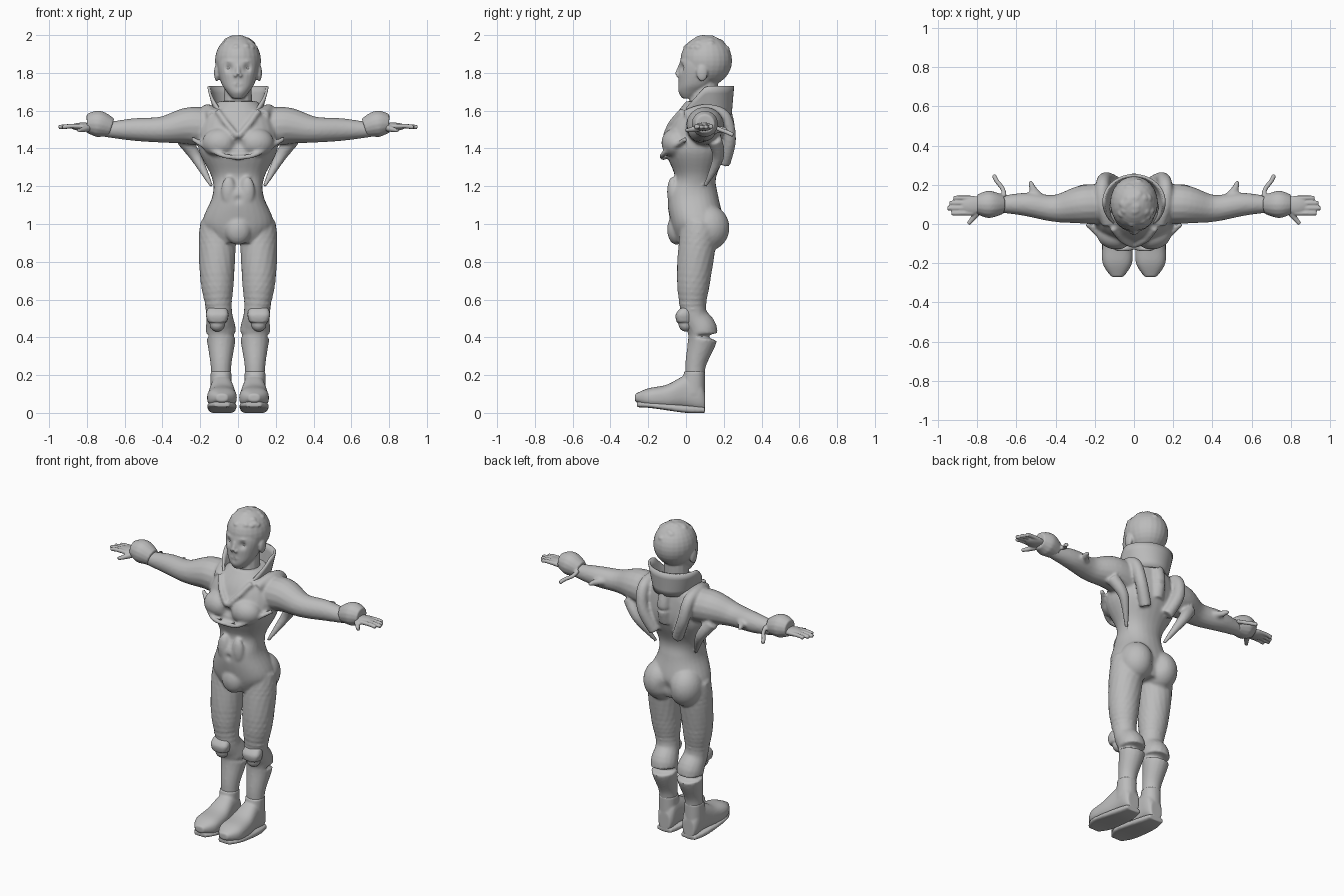
import bpy, bmesh, math, random
from mathutils import Vector, Matrix

random.seed(4)
if "Cube" in bpy.data.objects:
    bpy.data.objects.remove(bpy.data.objects["Cube"], do_unlink=True)

grey = bpy.data.materials.new("plain grey")
grey.use_nodes = True
grey.diffuse_color = (.5, .5, .5, 1)
grey.node_tree.nodes["Principled BSDF"].inputs["Base Color"].default_value = grey.diffuse_color


def spline(rows, steps=6):
    """Smooth interpolation through rows of numbers."""
    rows = [Vector(row) for row in rows]
    padded = [rows[0]] + rows + [rows[-1]]
    result = []
    for before, start, end, after in zip(padded, padded[1:], padded[2:], padded[3:]):
        leave, arrive = (end - before) / 2, (after - start) / 2
        for step in range(steps):
            t = step / steps
            ease = t * t * (3 - 2 * t)
            result.append(start.lerp(end, ease) + leave * t * (1 - t) ** 2 - arrive * t * t * (1 - t))
    return result + [rows[-1]]


def circle(count):
    return [(math.cos(math.tau * i / count), math.sin(math.tau * i / count)) for i in range(count)]


def skin(bm, rings):
    """Join rings of points into a closed shell."""
    rings = [[bm.verts.new(point) for point in ring] for ring in rings]
    faces = [bm.faces.new(rings[0]), bm.faces.new(rings[-1])]
    for lower, upper in zip(rings, rings[1:]):
        for i in range(len(lower)):
            faces.append(bm.faces.new((lower[i - 1], lower[i], upper[i], upper[i - 1])))
    bmesh.ops.recalc_face_normals(bm, faces=faces)


def loft(bm, axis, rows, centre=0, power=2.2):
    """Rows hold the station, the half width in x and the two limits on the remaining axis."""
    rings = []
    for station, width, low, high in spline(rows):
        ring = []
        for c, s in circle(28):
            x = centre + width * math.copysign(abs(c) ** (2 / power), c)
            other = (low + high) / 2 + (high - low) / 2 * math.copysign(abs(s) ** (2 / power), s)
            ring.append((x, other, station) if axis == "z" else (x, station, other))
        rings.append(ring)
    skin(bm, rings)


def limb(bm, rows, side=1):
    """Rows hold x, y, z and radius along a round path."""
    path = spline(rows)
    rings = []
    for i, point in enumerate(path):
        ahead, behind = path[min(i + 1, len(path) - 1)], path[max(i - 1, 0)]
        turn = (ahead - behind).to_3d().to_track_quat("Z", "Y")
        ring = [point.to_3d() + turn @ Vector((c, s, 0)) * point.w for c, s in circle(16)]
        rings.append([(spot.x * side, spot.y, spot.z) for spot in ring])
    skin(bm, rings)


def band(bm, points, radius, side=1):
    limb(bm, [(*point, radius) for point in points], side)


def ball(bm, place, size, side=1):
    place = Vector((place[0] * side, place[1], place[2]))
    bmesh.ops.create_uvsphere(bm, u_segments=24, v_segments=16, radius=1,
                              matrix=Matrix.Translation(place) @ Matrix.Diagonal((*size, 1)))


def finish(name, bm, voxel=0, dents=()):
    """Fuse the shells, soften them and press in dents (centre, radius, depth along y)."""
    mesh = bpy.data.meshes.new(name)
    bm.to_mesh(mesh)
    bm.free()
    part = bpy.data.objects.new(name, mesh)
    bpy.context.collection.objects.link(part)
    if voxel:
        fuse = part.modifiers.new("fuse", "REMESH")
        fuse.mode, fuse.voxel_size = "VOXEL", voxel
        soften = part.modifiers.new("soften", "SMOOTH")
        soften.factor, soften.iterations = .5, 3
        graph = bpy.context.evaluated_depsgraph_get()
        part.data = bpy.data.meshes.new_from_object(part.evaluated_get(graph))
        part.modifiers.clear()
    for centre, radius, depth in dents:
        for vertex in part.data.vertices:
            distance = (vertex.co - Vector(centre)).length / radius
            vertex.co.y += depth * math.exp(-distance * distance)
    part.data.materials.clear()
    part.data.materials.append(grey)
    for polygon in part.data.polygons:
        polygon.use_smooth = True
    return part


SIDES = {"left": 1, "right": -1}

# Suit: trunk, arms and legs fused into one skin
bm = bmesh.new()
loft(bm, "z", [(.9, .12, -.05, .17), (1, .19, -.08, .2), (1.15, .135, -.1, .17), (1.25, .14, -.06, .16),
               (1.4, .21, -.11, .22), (1.55, .19, -.07, .22), (1.65, .1, 0, .2)])
ball(bm, (0, -.05, .97), (.07, .05, .08))
band(bm, [(0, .2, 1.6), (0, .22, 1.5), (0, .2, 1.4)], .04)
for side in SIDES.values():
    # arm and leg
    limb(bm, [(.1, .1, 1.5, .1), (.25, .1, 1.52, .1), (.4, .08, 1.5, .07), (.55, .1, 1.5, .06),
              (.7, .1, 1.5, .04), (.8, .1, 1.51, .03)], side)
    limb(bm, [(.1, .07, 1, .1), (.11, .06, .9, .1), (.11, .04, .7, .09), (.1, .04, .53, .07),
              (.09, .09, .42, .08), (.09, .05, .25, .055), (.09, .05, .1, .05)], side)
    # buttock, chest and belly muscles
    ball(bm, (.09, .12, .98), (.1, .11, .12), side)
    ball(bm, (.09, -.05, 1.43), (.1, .08, .08), side)
    ball(bm, (.05, -.07, 1.17), (.04, .03, .08), side)
    # jacket hem, lapel, shoulder harness and side flap
    band(bm, [(0, -.12, 1.35), (.1, -.12, 1.37), (.24, 0, 1.45)], .013, side)
    band(bm, [(0, -.11, 1.46), (.06, -.08, 1.53), (.11, -.02, 1.6)], .016, side)
    band(bm, [(.13, 0, 1.57), (.16, .1, 1.6), (.16, .2, 1.57), (.14, .23, 1.45), (.08, .2, 1.32)], .035, side)
    limb(bm, [(.29, .15, 1.45, .04), (.22, .17, 1.35, .03), (.14, .1, 1.2, .01)], side)
    # forearm fin
    limb(bm, [(.47, .13, 1.5, .02), (.51, .17, 1.5, .02), (.53, .22, 1.5, .01)], side)
finish("body_suit", bm, .009, [((0, -.11, 1.42), .03, .02), ((0, -.1, 1.13), .02, .01), ((0, .22, .97), .04, -.02)])

# Head: skull, face, neck, nose, lips, ears and brows
bm = bmesh.new()
ball(bm, (0, .107, 1.865), (.122, .137, .134))
loft(bm, "z", [(1.665, .03, -.02, .04), (1.7, .06, -.04, .1), (1.75, .09, -.04, .15),
               (1.85, .11, -.035, .2), (1.95, .08, 0, .18)])
limb(bm, [(0, .08, 1.5, .1), (0, .09, 1.6, .08), (0, .1, 1.75, .07)])
limb(bm, [(0, -.03, 1.84, .01), (0, -.045, 1.79, .015)])
band(bm, [(-.03, -.026, 1.74), (0, -.036, 1.74), (.03, -.026, 1.74)], .01)
for side in SIDES.values():
    ball(bm, (.112, .085, 1.8), (.015, .03, .045), side)
    ball(bm, (.014, -.04, 1.787), (.01, .014, .01), side)
    band(bm, [(.02, -.024, 1.853), (.05, -.016, 1.86), (.08, .01, 1.85)], .009, side)
# hair tufts over the crown
for tuft in range(26):
    turn, tilt = random.uniform(0, math.tau), random.uniform(.1, 1.1)
    out = Vector((math.cos(turn) * math.sin(tilt), math.sin(turn) * math.sin(tilt), math.cos(tilt)))
    ball(bm, Vector((0, .107, 1.865)) + out * Vector((.105, .118, .117)), (.026, .026, .02))
sockets = [((.047 * side, -.025, 1.825), .02, .017) for side in SIDES.values()]
mouth = [((0, -.05, 1.74), .012, .008), ((0, -.05, 1.72), .014, .006)]
finish("head", bm, .006, sockets + mouth)

bm = bmesh.new()
for side in SIDES.values():
    ball(bm, (.047, .004, 1.825), (.022, .018, .014), side)
finish("eyes", bm)

# Standing collar, open and lower at the front
bm = bmesh.new()
columns = []
for i in range(-20, 21):
    angle = i / 20 * 2.75
    front = max(0, abs(angle) - 1.6) / 1.15
    column = []
    for t in (0, .25, .5, .75, 1):
        width, depth = .115 + .04 * t, .125 + .013 * t + .06 * front * (1 - t)
        height = 1.58 - .1 * front + (.15 - .06 * front) * t
        column.append(bm.verts.new((math.sin(angle) * width, .11 + math.cos(angle) * depth, height)))
    columns.append(column)
for near, far in zip(columns, columns[1:]):
    for k in range(len(near) - 1):
        bm.faces.new((near[k], far[k], far[k + 1], near[k + 1]))
collar = finish("collar", bm)
thickness = collar.modifiers.new("thickness", "SOLIDIFY")
thickness.thickness, thickness.offset = .014, 0

for name, side in SIDES.items():
    # Boot with its ankle, and a separate sole
    bm = bmesh.new()
    loft(bm, "y", [(-.27, .03, .06, .1), (-.2, .075, .03, .13), (-.1, .075, .02, .15),
                   (0, .06, .02, .2), (.07, .055, .01, .19), (.1, .04, .01, .12)], .085 * side, 2.5)
    loft(bm, "z", [(.1, .055, -.03, .1), (.22, .055, -.01, .1)], .09 * side)
    finish(name + "_boot", bm, .007)
    bm = bmesh.new()
    loft(bm, "y", [(-.26, .04, .03, .06), (-.18, .077, .025, .055), (0, .07, 0, .04), (.1, .05, 0, .03)],
         .085 * side, 4)
    finish(name + "_sole", bm, .007)

    # Knee pad
    bm = bmesh.new()
    loft(bm, "z", [(.48, .05, -.05, .03), (.52, .06, -.055, .03), (.555, .05, -.03, .03)], .11 * side, 3)
    ball(bm, (.11, 0, .47), (.04, .04, .04), side)
    finish(name + "_knee_pad", bm, .006)

    # Cuff with its trailing ribbon
    bm = bmesh.new()
    limb(bm, [(.67, .1, 1.51, .05), (.74, .1, 1.53, .07), (.8, .1, 1.53, .05)], side)
    band(bm, [(.66, .14, 1.52), (.67, .18, 1.5), (.7, .22, 1.485), (.715, .25, 1.47)], .012, side)
    finish(name + "_cuff", bm, .006)

    # Hand: palm, four fingers and thumb
    bm = bmesh.new()
    ball(bm, (.82, .095, 1.515), (.07, .048, .022), side)
    for finger, tip in enumerate((.93, .95, .94, .92)):
        across = .055 + finger * .026
        band(bm, [(.82, across, 1.517), (.89, across, 1.518), (tip, across, 1.512)], .012, side)
    limb(bm, [(.79, .07, 1.51, .02), (.82, .03, 1.5, .014), (.845, 0, 1.495, .01)], side)
    finish(name + "_hand", bm, .005)
